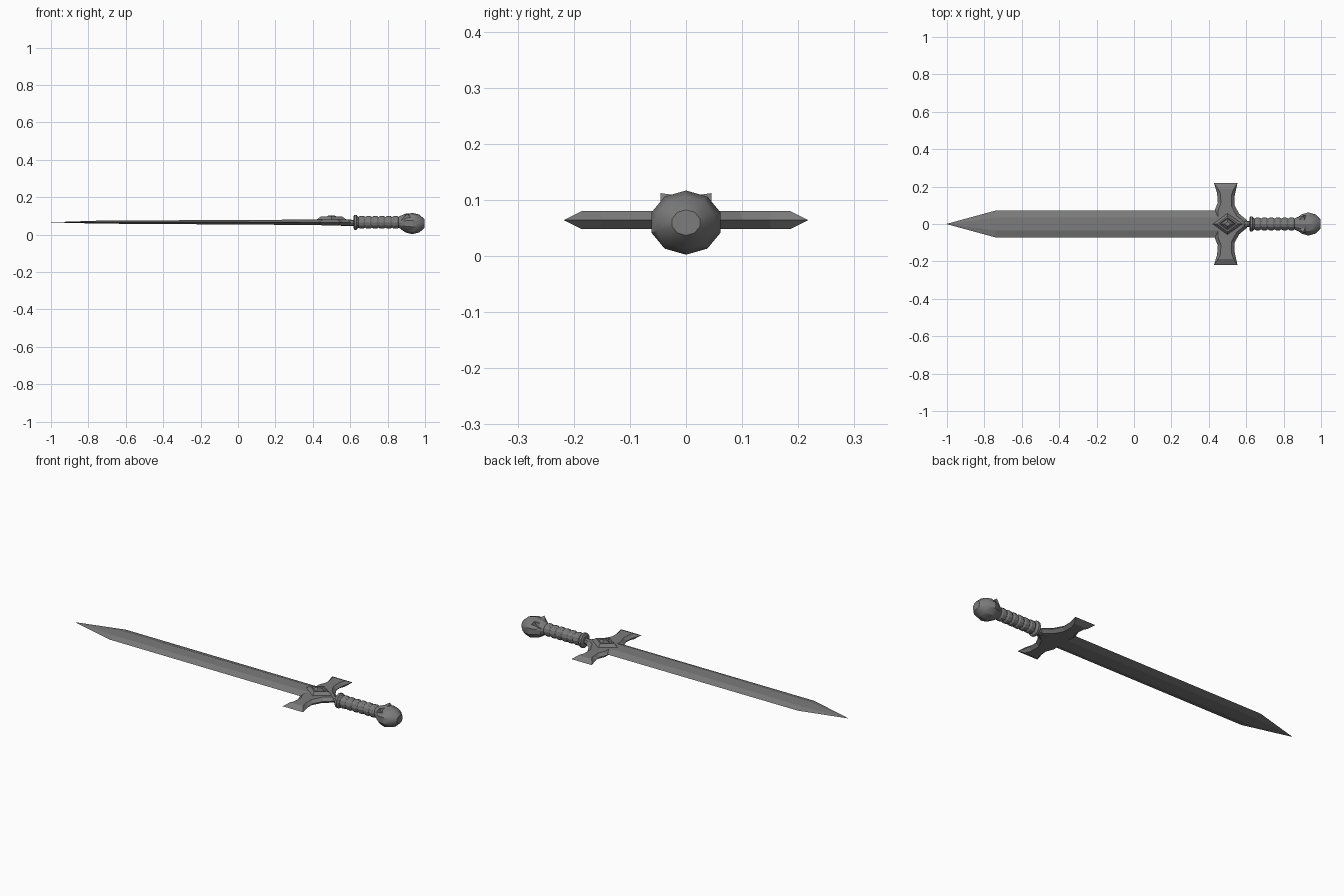
import bpy, bmesh, math
from mathutils import Vector

if "Cube" in bpy.data.objects:
    bpy.data.objects.remove(bpy.data.objects["Cube"])

ZC = 0.063  # height of the sword's long axis

steel = bpy.data.materials.new("dark_steel")
steel.diffuse_color = (0.2, 0.2, 0.2, 1)
steel.use_nodes = True
steel.node_tree.nodes["Principled BSDF"].inputs["Base Color"].default_value = steel.diffuse_color


def finish(name, bm, smooth=None):
    bmesh.ops.remove_doubles(bm, verts=bm.verts, dist=1e-5)
    bmesh.ops.recalc_face_normals(bm, faces=bm.faces)
    me = bpy.data.meshes.new(name)
    bm.to_mesh(me)
    bm.free()
    me.materials.append(steel)
    ob = bpy.data.objects.new(name, me)
    bpy.context.collection.objects.link(ob)
    if smooth:
        bpy.ops.object.select_all(action='DESELECT')
        ob.select_set(True)
        bpy.context.view_layer.objects.active = ob
        bpy.ops.object.shade_smooth_by_angle(angle=math.radians(smooth))
    return ob


def loft(name, rings, smooth=None):
    """Skin a list of equal-length closed rings and cap both ends."""
    bm = bmesh.new()
    vs = [[bm.verts.new(p) for p in r] for r in rings]
    n = len(vs[0])
    for a, b in zip(vs, vs[1:]):
        for i in range(n):
            j = (i + 1) % n
            bm.faces.new((a[i], a[j], b[j], b[i]))
    bm.faces.new(vs[0])
    bm.faces.new(vs[-1])
    return finish(name, bm, smooth)


def lathe(name, profile, sides=12, zc=ZC, zscale=1.0, smooth=None):
    """Revolve (x, radius) pairs around the sword axis."""
    rings = []
    for x, r in profile:
        angles = [2 * math.pi * i / sides for i in range(sides)]
        rings.append([(x, r * math.sin(a), zc + zscale * r * math.cos(a)) for a in angles])
    return loft(name, rings, smooth)


# Blade: flattened section with bevelled edges, tapering to the point
def blade_ring(x, edge, flat, h, zc):
    return [(x, edge, zc), (x, flat, zc + h), (x, -flat, zc + h),
            (x, -edge, zc), (x, -flat, zc - h), (x, flat, zc - h)]


loft("blade", [blade_ring(0.50, 0.072, 0.034, 0.015, 0.066),
               blade_ring(-0.74, 0.072, 0.034, 0.008, 0.067),
               blade_ring(-1.0, 0.001, 0.0004, 0.0005, 0.066)])

# Crossguard: mirrored outline, bevelled on both faces
half = [(0.605, 0.020), (0.562, 0.055), (0.538, 0.10), (0.538, 0.15), (0.553, 0.218),
        (0.428, 0.218), (0.444, 0.165), (0.448, 0.115), (0.432, 0.075)]
outline = [Vector(p) for p in half + [(x, -y) for x, y in reversed(half)]]


def inset(pts, d):
    """Mitred inset of a counter-clockwise outline."""
    out = []
    for i, p in enumerate(pts):
        e1 = (p - pts[i - 1]).normalized()
        e2 = (pts[(i + 1) % len(pts)] - p).normalized()
        n1, n2 = Vector((-e1.y, e1.x)), Vector((-e2.y, e2.x))
        q = p + (n1 + n2) * d / (1 + n1.dot(n2))
        if abs(p.y) > 0.2:  # longer bevel at the arm ends
            q.y = math.copysign(0.186, p.y)
        out.append(q)
    return out


inner = inset(outline, 0.017)
loft("crossguard", [[(p.x, p.y, z) for p in ring] for ring, z in
                    ((inner, 0.048), (outline, 0.064), (inner, 0.080))])


# Raised diamond emblem with sunken border and gem, on the upper face
def diamond(a, b, z):
    return [(0.50 + a, 0, z), (0.50, b, z), (0.50 - a, 0, z), (0.50, -b, z)]


loft("emblem_mount", [diamond(0.085, 0.060, 0.076), diamond(0.056, 0.042, 0.098),
                      diamond(0.045, 0.033, 0.098), diamond(0.040, 0.029, 0.088)])
loft("emblem_gem", [diamond(0.038, 0.027, 0.087), diamond(0.018, 0.012, 0.102)])

# Neck joining guard and grip
lathe("neck", [(0.55, 0.016), (0.59, 0.018), (0.63, 0.015)], 8)

# Grip: end collar then wrapped ridges
profile = [(0.617, 0.030), (0.622, 0.040), (0.634, 0.040), (0.640, 0.031)]
for i in range(6):
    x = 0.645 + i * 0.036
    profile += [(x, 0.029), (x + 0.008, 0.034), (x + 0.026, 0.034), (x + 0.034, 0.029)]
profile += [(0.865, 0.033), (0.895, 0.046), (0.92, 0.046)]
lathe("grip", profile, zc=0.066)

# Pommel: low-poly faceted ball
lathe("pommel", [(0.872, 0.036), (0.898, 0.055), (0.932, 0.065), (0.970, 0.054), (0.997, 0.026)],
      10, zc=0.0595, zscale=0.88, smooth=30)

# Claws gripping the pommel on the upper side
for side, label in ((1, "left"), (-1, "right")):
    bm = bmesh.new()
    base = [bm.verts.new(p) for p in ((0.872, side * 0.012, 0.092), (0.872, side * 0.036, 0.075),
                                      (0.925, side * 0.046, 0.088), (0.915, side * 0.018, 0.108))]
    tip = bm.verts.new((0.905, side * 0.045, 0.112))
    bm.faces.new(base)
    for i in range(4):
        bm.faces.new((base[i], base[(i + 1) % 4], tip))
    finish("pommel_claw_" + label, bm)
